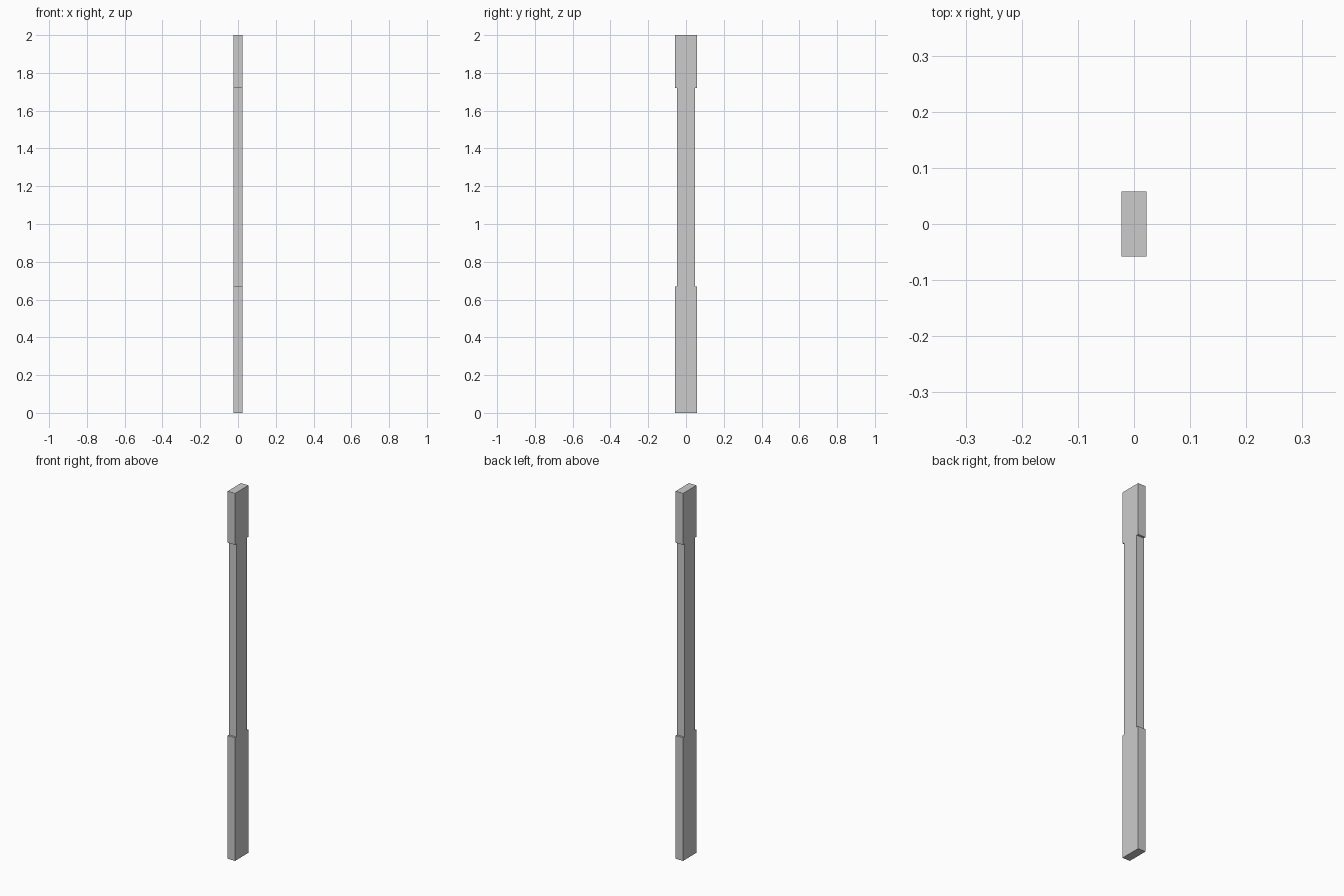
import bpy
import bmesh

if "Cube" in bpy.data.objects:
    bpy.data.objects.remove(bpy.data.objects["Cube"])

THICK = 0.045          # along x
WIDE, NARROW = 0.0575, 0.0465   # half widths along y
Z_LOW, Z_HIGH, TOP = 0.67, 1.72, 2.0

# Half outline of the post (y, z), mirrored to close the profile
half = [(WIDE, 0), (WIDE, Z_LOW), (NARROW, Z_LOW),
        (NARROW, Z_HIGH), (WIDE, Z_HIGH), (WIDE, TOP)]
outline = half + [(-y, z) for y, z in reversed(half)]

# Extrude the outline through the thickness
bm = bmesh.new()
face = bm.faces.new([bm.verts.new((-THICK / 2, y, z)) for y, z in outline])
ext = bmesh.ops.extrude_face_region(bm, geom=[face])
moved = [v for v in ext["geom"] if isinstance(v, bmesh.types.BMVert)]
bmesh.ops.translate(bm, vec=(THICK, 0, 0), verts=moved)

# Cut at the notch heights so each section is a clean box side
for z in (Z_LOW, Z_HIGH):
    bmesh.ops.bisect_plane(bm, geom=bm.verts[:] + bm.edges[:] + bm.faces[:],
                           plane_co=(0, 0, z), plane_no=(0, 0, 1))
bmesh.ops.recalc_face_normals(bm, faces=bm.faces[:])

mesh = bpy.data.meshes.new("notched_post")
bm.to_mesh(mesh)
bm.free()
post = bpy.data.objects.new("notched_post", mesh)
bpy.context.collection.objects.link(post)
